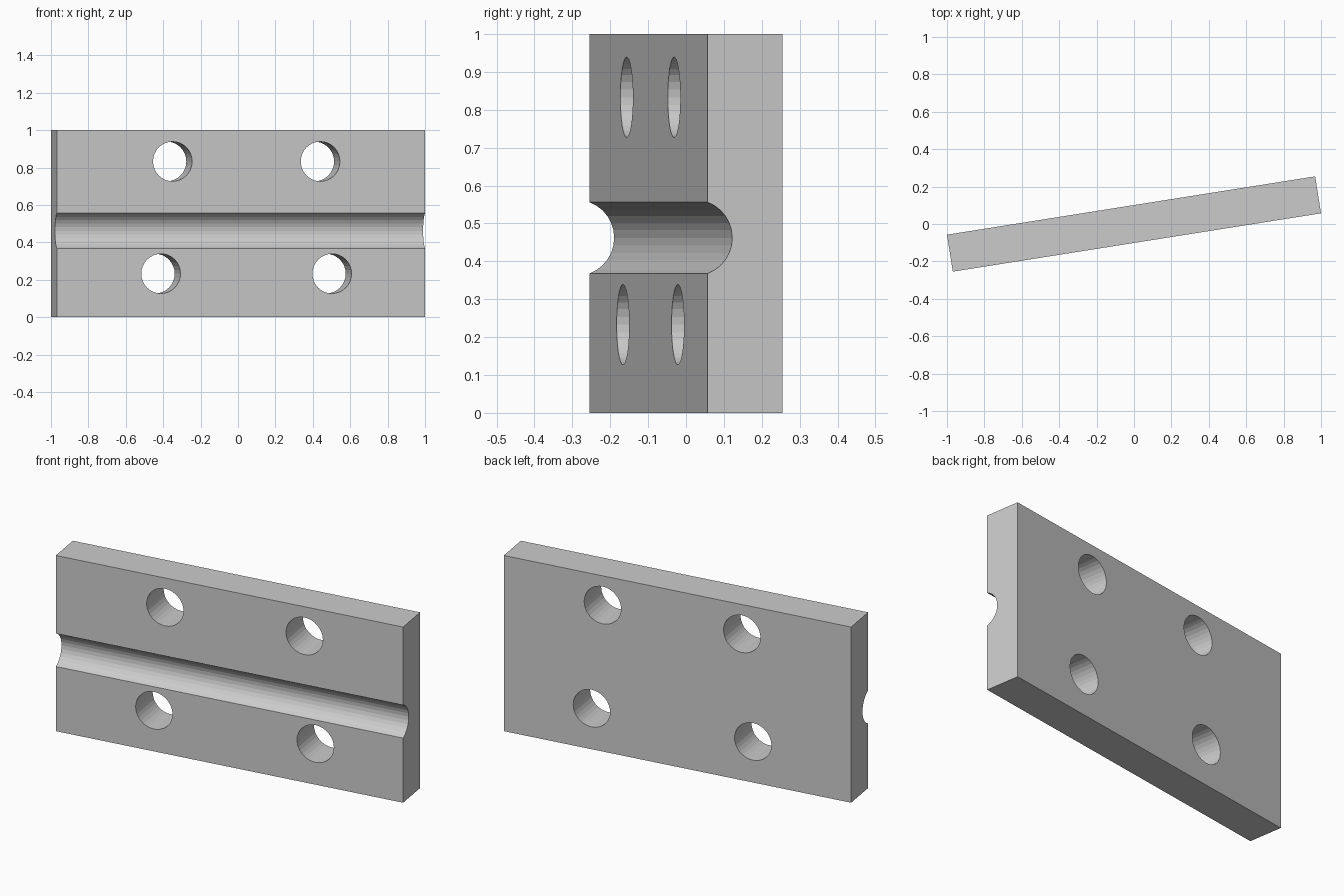
import bpy, bmesh
from math import radians, sin, cos, asin, sqrt
from mathutils import Matrix, Vector

cube = bpy.data.objects.get("Cube")
if cube:
    bpy.data.objects.remove(cube, do_unlink=True)

LENGTH, THICK, HEIGHT, TURN = 1.993, 0.2, 1.0, radians(9)
GROOVE_Z, GROOVE_R, GROOVE_HALF, GROOVE_STEPS = 0.462, 0.1, 0.094, 12
HOLE_R = 0.106
HOLES = [(-0.37, 0.833), (0.43, 0.833), (-0.433, 0.233), (0.493, 0.233)]

grey = bpy.data.materials.new("plain grey")
grey.use_nodes = True
colour = (0.6, 0.6, 0.6, 1)
grey.diffuse_color = colour
grey.node_tree.nodes["Principled BSDF"].inputs["Base Color"].default_value = colour


def add_object(name, bm):
    bmesh.ops.recalc_face_normals(bm, faces=bm.faces)
    mesh = bpy.data.meshes.new(name)
    bm.to_mesh(mesh)
    bm.free()
    mesh.materials.append(grey)
    obj = bpy.data.objects.new(name, mesh)
    bpy.context.collection.objects.link(obj)
    obj.rotation_euler.z = TURN
    return obj


# Plate: end profile with a round groove in the front, extruded lengthwise
front, back = -THICK / 2, THICK / 2
profile = [(front, 0), (back, 0), (back, HEIGHT), (front, HEIGHT)]
centre_y = front - sqrt(GROOVE_R ** 2 - GROOVE_HALF ** 2)
sweep = asin(GROOVE_HALF / GROOVE_R)
for i in range(GROOVE_STEPS + 1):
    a = sweep * (1 - 2 * i / GROOVE_STEPS)
    profile.append((centre_y + GROOVE_R * cos(a), GROOVE_Z + GROOVE_R * sin(a)))

bm = bmesh.new()
end = bm.faces.new([bm.verts.new((-LENGTH / 2, y, z)) for y, z in profile])
extruded = bmesh.ops.extrude_face_region(bm, geom=[end], use_keep_orig=True)
moved = [v for v in extruded["geom"] if isinstance(v, bmesh.types.BMVert)]
bmesh.ops.translate(bm, verts=moved, vec=Vector((LENGTH, 0, 0)))
plate = add_object("grooved_plate", bm)

# Four through holes, square to the plate
bm = bmesh.new()
for x, z in HOLES:
    bmesh.ops.create_cone(
        bm, cap_ends=True, segments=32, radius1=HOLE_R, radius2=HOLE_R, depth=THICK * 2,
        matrix=Matrix.Translation((x, 0, z)) @ Matrix.Rotation(radians(90), 4, "X"))
cutter = add_object("hole_cutter", bm)
cutter.hide_render = True

cut = plate.modifiers.new("holes", "BOOLEAN")
cut.operation = "DIFFERENCE"
cut.solver = "EXACT"
cut.object = cutter
bpy.context.view_layer.objects.active = plate
plate.select_set(True)
bpy.ops.object.modifier_apply(modifier=cut.name)
bpy.data.objects.remove(cutter, do_unlink=True)
